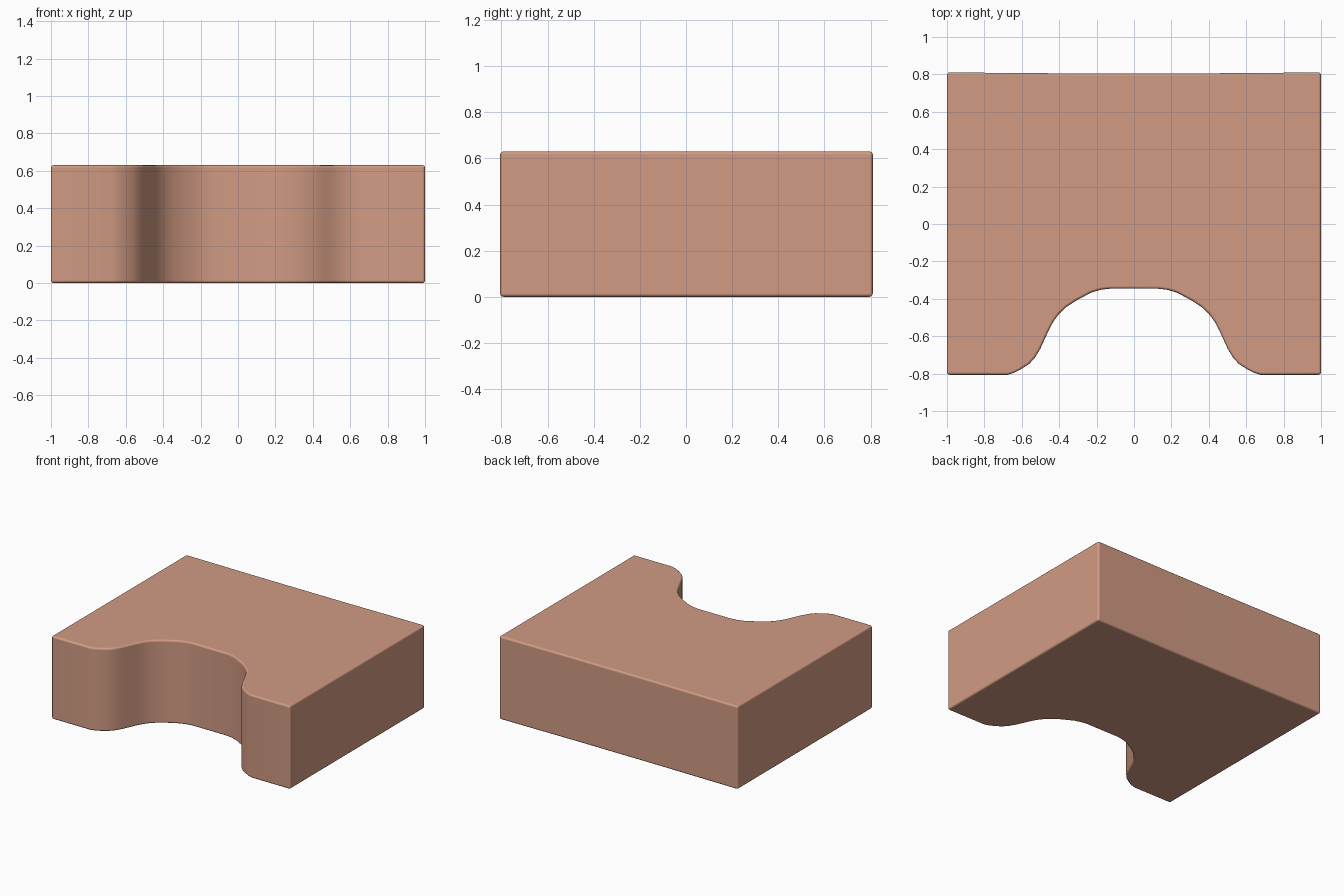
import bpy, bmesh

if "Cube" in bpy.data.objects:
    bpy.data.objects.remove(bpy.data.objects["Cube"])

HEIGHT = 0.63

# Right half of the outline: notch centre to front corner to back
half = [(0.13, -0.346), (0.18, -0.352), (0.23, -0.367), (0.31, -0.41), (0.36, -0.443),
        (0.40, -0.48), (0.43, -0.52), (0.455, -0.567), (0.50, -0.665), (0.53, -0.715),
        (0.56, -0.748), (0.61, -0.78), (0.64, -0.795), (0.675, -0.806), (1.0, -0.806),
        (1.0, 0.81), (0.70, 0.808), (0.34, 0.805)]
outline = half + [(-x, y) for x, y in reversed(half)]

# Extruded slab with a curved notch in the front
bm = bmesh.new()
base = bm.faces.new([bm.verts.new((x, y, 0)) for x, y in outline])
top = bmesh.ops.extrude_face_region(bm, geom=[base])["geom"]
bmesh.ops.translate(bm, vec=(0, 0, HEIGHT),
                    verts=[v for v in top if isinstance(v, bmesh.types.BMVert)])
bmesh.ops.recalc_face_normals(bm, faces=bm.faces)
mesh = bpy.data.meshes.new("notched_block")
bm.to_mesh(mesh)
bm.free()
block = bpy.data.objects.new("notched_block", mesh)
bpy.context.collection.objects.link(block)

# Smooth shading with softly rounded edges
for poly in mesh.polygons:
    poly.use_smooth = True
bevel = block.modifiers.new("soft_edges", "BEVEL")
bevel.width = 0.014
bevel.segments = 3
bevel.limit_method = "ANGLE"
bevel.angle_limit = 0.8
bevel.harden_normals = True

# Terracotta colour
mat = bpy.data.materials.new("terracotta")
mat.diffuse_color = (0.64, 0.33, 0.23, 1)
mat.use_nodes = True
mat.node_tree.nodes["Principled BSDF"].inputs["Base Color"].default_value = mat.diffuse_color
mesh.materials.append(mat)
